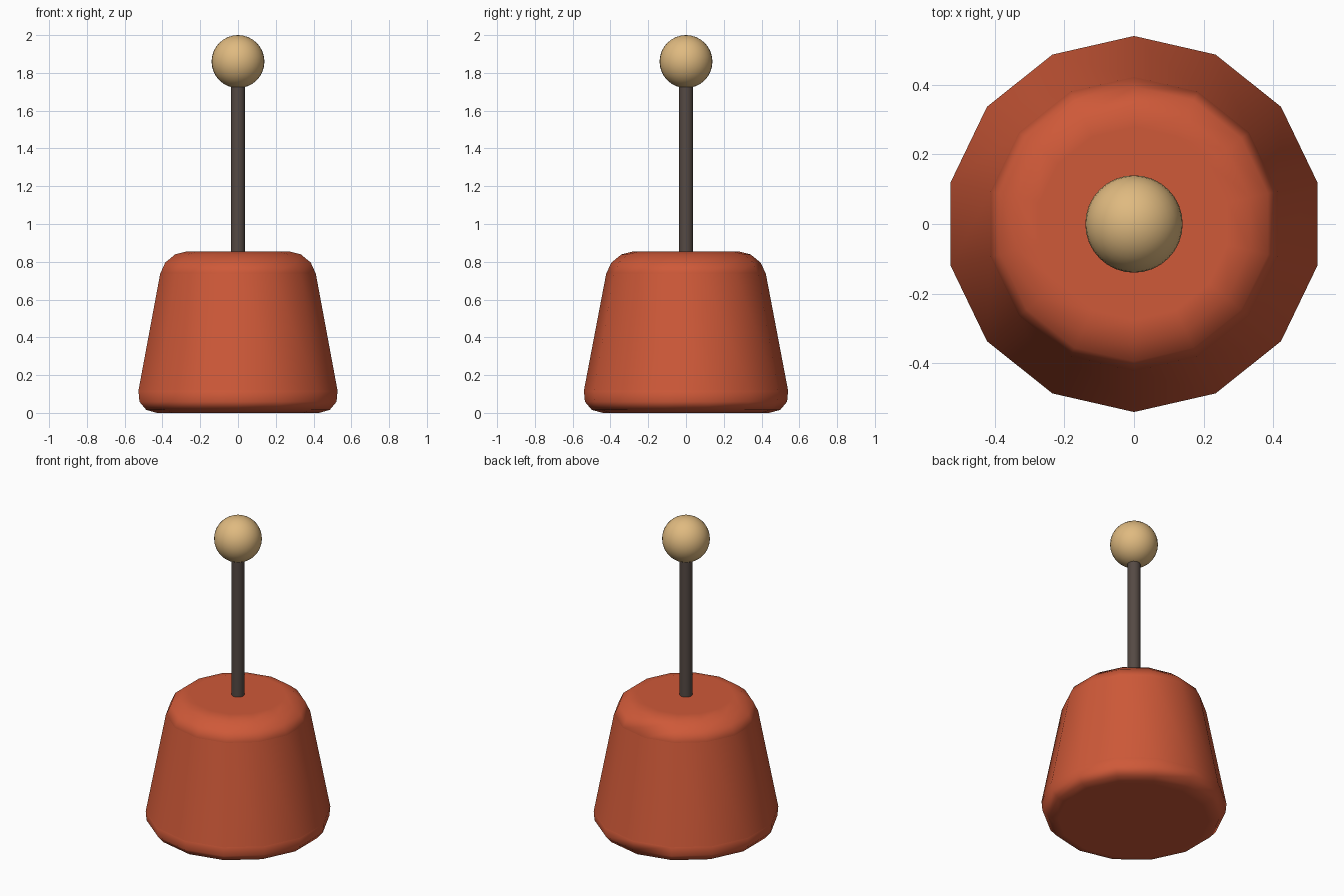
import bpy
import math

cube = bpy.data.objects.get("Cube")
if cube:
    bpy.data.objects.remove(cube, do_unlink=True)


def make_material(name, rgb):
    mat = bpy.data.materials.new(name)
    mat.use_nodes = True
    color = (*rgb, 1.0)
    mat.diffuse_color = color
    mat.node_tree.nodes["Principled BSDF"].inputs["Base Color"].default_value = color
    return mat


def finish(name, mat, angle):
    obj = bpy.context.object
    obj.name = obj.data.name = name
    obj.data.materials.append(mat)
    bpy.ops.object.shade_smooth_by_angle(angle=math.radians(angle))
    return obj


red = make_material("brick red", (0.62, 0.10, 0.04))
dark = make_material("dark brown", (0.09, 0.067, 0.057))
tan = make_material("tan", (0.74, 0.49, 0.215))

# Tapered fourteen-sided base with rounded rims
BASE_HEIGHT = 0.855
bpy.ops.mesh.primitive_cone_add(vertices=14, radius1=0.563, radius2=0.40,
                                depth=BASE_HEIGHT, location=(0, 0, BASE_HEIGHT / 2))
base = bpy.context.object
bevel = base.modifiers.new("rounded_rims", "BEVEL")
bevel.width = 0.12
bevel.segments = 3
bevel.limit_method = "ANGLE"
bevel.angle_limit = math.radians(40)
bevel.harden_normals = True
finish("base", red, 180)

# Thin upright rod, sunk slightly into the base and the knob
ROD_BOTTOM, ROD_TOP = 0.82, 1.76
bpy.ops.mesh.primitive_cylinder_add(vertices=16, radius=0.038, depth=ROD_TOP - ROD_BOTTOM,
                                    location=(0, 0, (ROD_BOTTOM + ROD_TOP) / 2))
finish("rod", dark, 40)

# Round knob on top
bpy.ops.mesh.primitive_uv_sphere_add(segments=32, ring_count=16, radius=0.14,
                                     location=(0, 0, 1.86))
finish("knob", tan, 60)
